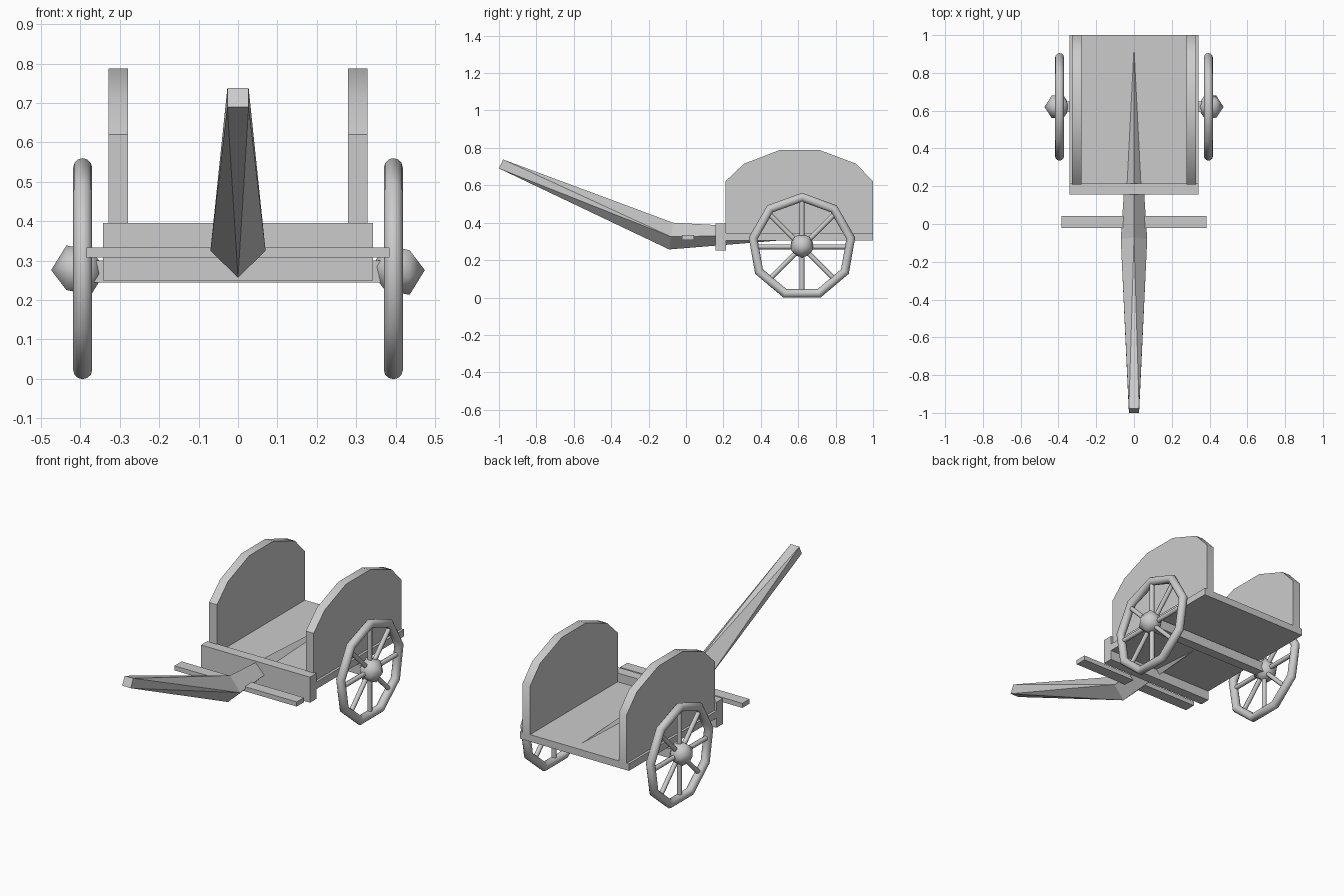
import bpy, math
from math import pi, sin, cos, radians

if "Cube" in bpy.data.objects:
    bpy.data.objects.remove(bpy.data.objects["Cube"])

wood = bpy.data.materials.new("grey wood")
wood.diffuse_color = (0.6, 0.6, 0.6, 1)
wood.use_nodes = True
wood.node_tree.nodes["Principled BSDF"].inputs["Base Color"].default_value = wood.diffuse_color

WHEEL_X, WHEEL_Y, WHEEL_Z, WHEEL_R, RIM = 0.394, 0.62, 0.271, 0.265, 0.024


def finish(name, smooth=None):
    ob = bpy.context.object
    ob.name = name
    ob.data.materials.append(wood)
    if smooth:
        bpy.ops.object.shade_smooth_by_angle(angle=radians(smooth))
    return ob


def mesh(name, verts, faces, smooth=None):
    me = bpy.data.meshes.new(name)
    me.from_pydata(verts, [], faces)
    ob = bpy.data.objects.new(name, me)
    bpy.context.collection.objects.link(ob)
    bpy.ops.object.select_all(action='DESELECT')
    ob.select_set(True)
    bpy.context.view_layer.objects.active = ob
    bpy.ops.object.mode_set(mode='EDIT')
    bpy.ops.mesh.select_all(action='SELECT')
    bpy.ops.mesh.normals_make_consistent(inside=False)
    bpy.ops.object.mode_set(mode='OBJECT')
    return finish(name, smooth)


def box(name, x, y0, y1, z0, z1):
    bpy.ops.mesh.primitive_cube_add(size=1, location=(0, (y0 + y1) / 2, (z0 + z1) / 2))
    bpy.context.object.scale = (2 * x, y1 - y0, z1 - z0)
    bpy.ops.object.transform_apply(location=False, rotation=False, scale=True)
    return finish(name)


# Bed, front board, axle and crossbar
box("bed", 0.342, 0.2, 1.0, 0.305, 0.345)
box("front_board", 0.342, 0.157, 0.215, 0.25, 0.395)
box("axle", 0.37, 0.592, 0.648, 0.245, 0.3)
box("crossbar", 0.384, -0.022, 0.043, 0.308, 0.334)

# Rounded side panels
outline = [(0.21, 0.32), (0.21, 0.62), (0.31, 0.715), (0.5, 0.788),
           (0.715, 0.788), (0.91, 0.715), (1.0, 0.62), (1.0, 0.32)]
n = len(outline)
for side, s in (("left", -1), ("right", 1)):
    verts = [(s * x, y, z) for x in (0.279, 0.328) for y, z in outline]
    faces = [tuple(range(n)), tuple(range(n, 2 * n))]
    faces += [(i, (i + 1) % n, (i + 1) % n + n, i + n) for i in range(n)]
    mesh(side + "_panel", verts, faces, 46)

# Draw pole: square tip, diamond at the bend, tapering to a point under the bed
tip = [(-0.027, -0.978, 0.738), (0.027, -0.978, 0.738), (0.027, -1.0, 0.69), (-0.027, -1.0, 0.69)]
bend = [(0, -0.07, 0.4), (0.07, -0.08, 0.325), (0, -0.09, 0.257), (-0.07, -0.08, 0.325)]
faces = [(0, 1, 2, 3)]
for i in range(4):
    j = (i + 1) % 4
    faces += [(i, j, 4 + i), (4 + i, 4 + j, j), (4 + i, 4 + j, 8)]
mesh("draw_pole", tip + bend + [(0, 0.97, 0.343)], faces)

# Wheels: nine-sided rim, eight spokes, faceted hub
for side, s in (("left", -1), ("right", 1)):
    centre = (s * WHEEL_X, WHEEL_Y, WHEEL_Z)
    bpy.ops.mesh.primitive_torus_add(major_segments=9, minor_segments=12, major_radius=WHEEL_R,
                                     minor_radius=RIM, location=centre, rotation=(0, -pi / 2, 0))
    finish(side + "_rim", 46)
    for k in range(8):
        a = k * pi / 4
        r = WHEEL_R / 2
        bpy.ops.mesh.primitive_cylinder_add(
            vertices=8, radius=0.013, depth=WHEEL_R - 0.01, rotation=(-a, 0, 0),
            location=(centre[0], WHEEL_Y + r * sin(a), WHEEL_Z + r * cos(a)))
        finish(f"{side}_spoke_{k + 1}", 50)
    bpy.ops.mesh.primitive_ico_sphere_add(subdivisions=1, radius=0.07, rotation=(0, s * pi / 2, 0),
                                          location=(s * 0.404, WHEEL_Y, WHEEL_Z + 0.005))
    finish(side + "_hub", 46)
